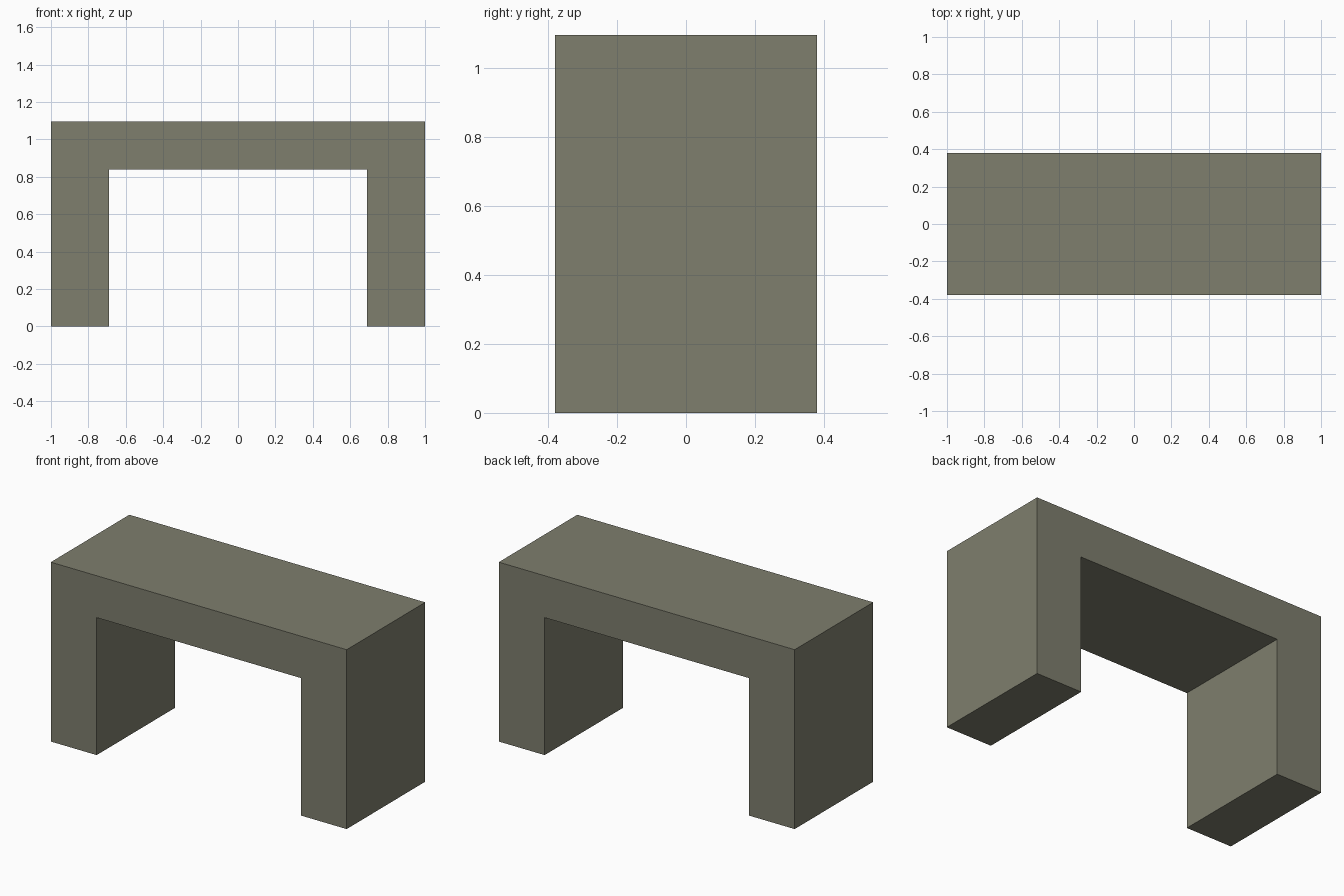
import bpy
import bmesh

cube = bpy.data.objects.get("Cube")
if cube:
    bpy.data.objects.remove(cube, do_unlink=True)

HALF_WIDTH, HALF_DEPTH, HEIGHT = 1.0, 0.379, 1.096
OPENING_HALF, OPENING_HEIGHT = 0.69, 0.84

# Plain grey-olive stone
stone = bpy.data.materials.new("olive_grey_stone")
stone.use_nodes = True
colour = (0.21, 0.21, 0.155, 1.0)
stone.diffuse_color = colour
stone.node_tree.nodes["Principled BSDF"].inputs["Base Color"].default_value = colour

# Arch profile: right half, mirrored for the left half
half = [(OPENING_HALF, OPENING_HEIGHT), (OPENING_HALF, 0),
        (HALF_WIDTH, 0), (HALF_WIDTH, HEIGHT)]
profile = half + [(-x, z) for x, z in reversed(half)]

# Extrude the profile front to back
bm = bmesh.new()
front = bm.faces.new([bm.verts.new((x, -HALF_DEPTH, z)) for x, z in profile])
result = bmesh.ops.extrude_face_region(bm, geom=[front], use_keep_orig=True)
back_verts = [g for g in result["geom"] if isinstance(g, bmesh.types.BMVert)]
bmesh.ops.translate(bm, verts=back_verts, vec=(0, 2 * HALF_DEPTH, 0))
bmesh.ops.recalc_face_normals(bm, faces=bm.faces)

mesh = bpy.data.meshes.new("square_arch")
bm.to_mesh(mesh)
bm.free()
mesh.materials.append(stone)
arch = bpy.data.objects.new("square_arch", mesh)
bpy.context.collection.objects.link(arch)
